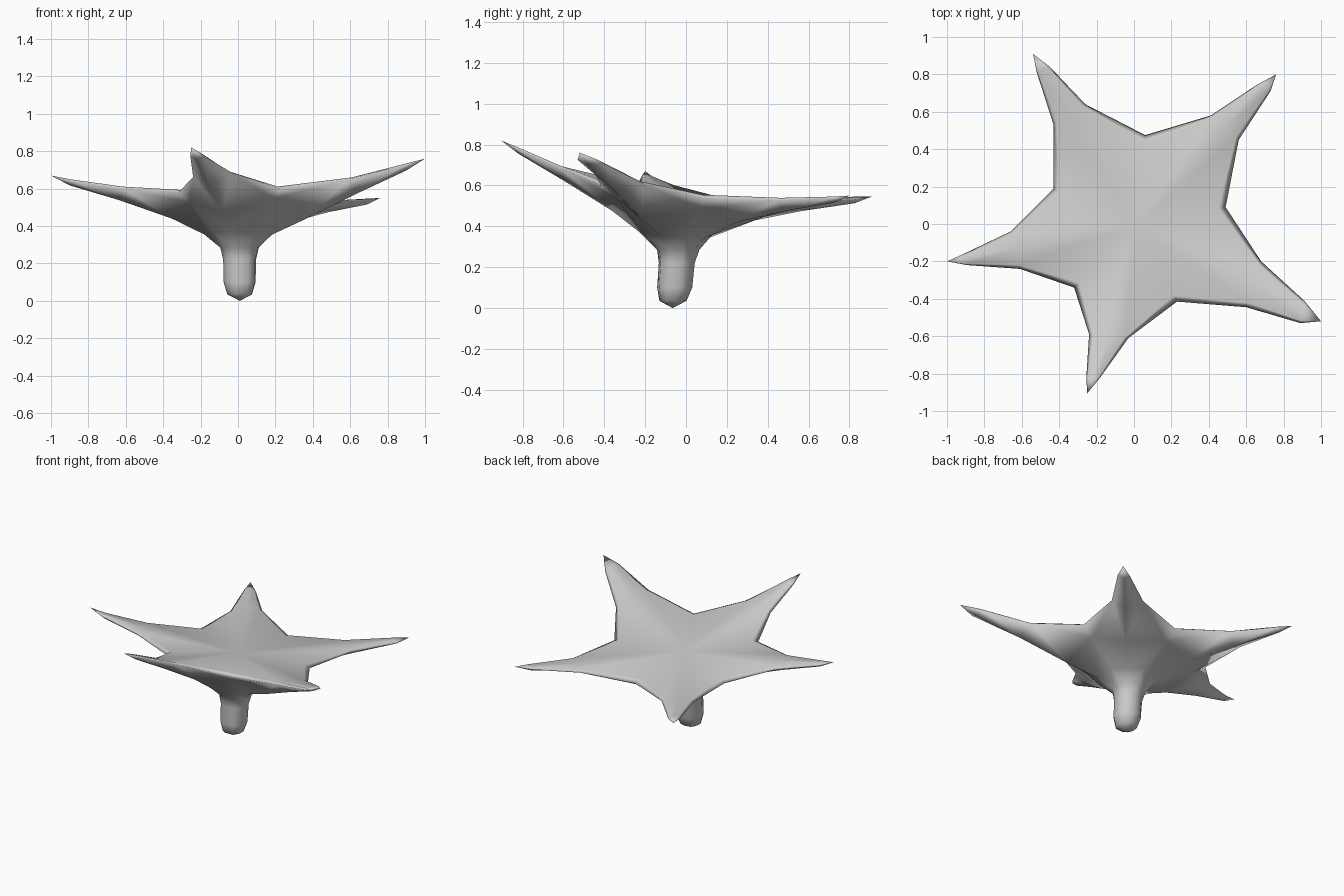
import bpy, bmesh, math
from mathutils import Vector

if "Cube" in bpy.data.objects:
    bpy.data.objects.remove(bpy.data.objects["Cube"])

# Five petals, anticlockwise. Each: right mid, right near-tip, tip, left near-tip,
# left mid, then the valley before the next petal, underside ridge and collar heights
PETALS = [
    ((.60, -.445, .665), (.89, -.53, .735), (1, -.52, .76), (.91, -.41, .72), (.68, -.20, .615), (.49, .09, .55), .44, .355),
    ((.56, .45, .54), (.73, .71, .545), (.76, .80, .55), (.65, .74, .545), (.41, .58, .53), (.06, .475, .51), .42, .345),
    ((-.26, .64, .535), (-.45, .84, .54), (-.54, .91, .545), (-.52, .81, .545), (-.43, .53, .53), (-.43, .19, .535), .42, .345),
    ((-.66, -.04, .60), (-.91, -.16, .645), (-1, -.20, .67), (-.89, -.22, .65), (-.61, -.24, .612), (-.32, -.34, .592), .44, .355),
    ((-.24, -.59, .675), (-.255, -.82, .785), (-.25, -.905, .82), (-.18, -.82, .785), (-.03, -.61, .695), (.23, -.415, .612), .475, .375),
]
STEM = Vector((.01, -.055, 0))
# Stem profile: radius, height, y shift
RINGS = [(.106, .285, .015), (.09, .22, .008), (.088, .1, -.002), (.068, .035, -.01)]

bm = bmesh.new()


def vert(p):
    return bm.verts.new(p)


def face(*vs):
    bm.faces.new(vs)


def along(target, f, z):
    p = STEM.lerp(Vector((target[0], target[1], 0)), f)
    p.z = z
    return p


def reach(target, r, z, dy=0):
    d = Vector((target[0], target[1], 0)) - STEM
    p = STEM + d.normalized() * r
    return Vector((p.x, p.y + dy, z))


def up(dz):
    return Vector((0, 0, dz))


centre_co = Vector((.01, -.01, .55))
centre = vert(centre_co)

# Valley points: top edge, rim, underside, collar and stem column
valleys = []
for p in PETALS:
    v = Vector(p[5])
    col = [vert(reach(v, r, z, dy)) for r, z, dy in RINGS]
    valleys.append(dict(
        top=vert(v.lerp(centre_co, .08) + up(.004)), rim=vert(v - up(.014)),
        under=vert(along(v, .82, v.z - .065)),
        collar=vert(reach(v, .187, .367, .006)), col=col))

bottom = vert((.01, -.066, 0))

for i, (rm, rn, tip, ln, lm, _, ridge, neck) in enumerate(PETALS):
    rm, rn, tip, ln, lm = map(Vector, (rm, rn, tip, ln, lm))
    # Petal centreline on the top
    mid_top, near_top = rm.lerp(lm, .5), rn.lerp(ln, .5)
    k1, k0, t = vert(mid_top), vert(near_top), vert(tip)
    # Petal ridge on the underside, running down to the stem
    z1 = ridge + (tip.z - ridge) * .43
    r0 = vert(near_top - up(.03))
    r1 = vert(along(tip, .64, z1))
    r2 = vert(along(tip, .36, ridge))
    r3 = vert(reach(tip, .192, neck, .006))
    col = [vert(reach(tip, r, z, dy)) for r, z, dy in RINGS]
    # Both halves of the petal
    for mid, near, v in ((rm, rn, valleys[i - 1]), (lm, ln, valleys[i])):
        m_top, n_top = vert(mid.lerp(mid_top, .2)), vert(near.lerp(near_top, .25))
        m, n = vert(mid - up(.012)), vert(near - up(.01))
        face(centre, v["top"], m_top, k1)
        face(k1, m_top, n_top, k0)
        face(k0, n_top, t)
        face(v["top"], v["rim"], m, m_top)
        face(m_top, m, n, n_top)
        face(n_top, n, t)
        face(t, n, r0)
        face(n, m, r1, r0)
        face(m, v["rim"], v["under"], r2)
        face(m, r2, r1)
        face(v["under"], v["collar"], r3, r2)
        a, b = [v["collar"]] + v["col"], [r3] + col
        for j in range(len(RINGS)):
            face(a[j], a[j + 1], b[j + 1], b[j])
        face(a[-1], bottom, b[-1])

bmesh.ops.recalc_face_normals(bm, faces=bm.faces)
mesh = bpy.data.meshes.new("flower")
bm.to_mesh(mesh)
bm.free()
flower = bpy.data.objects.new("star_flower", mesh)
bpy.context.collection.objects.link(flower)
bpy.context.view_layer.objects.active = flower
flower.select_set(True)
bpy.ops.object.shade_smooth_by_angle(angle=math.radians(180))
